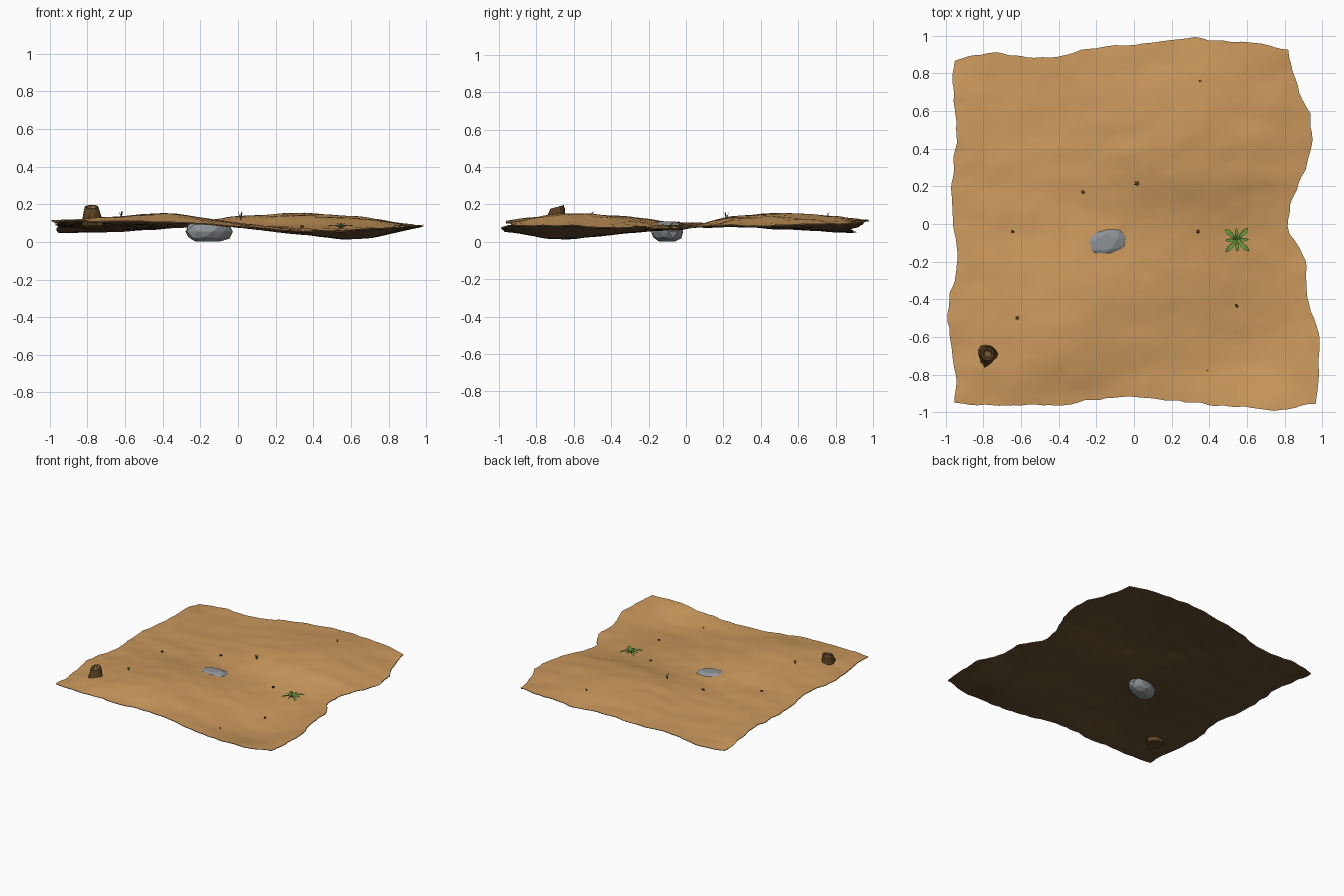
import bpy, bmesh, math, random
from mathutils import Vector, noise

if "Cube" in bpy.data.objects:
    bpy.data.objects.remove(bpy.data.objects["Cube"])

random.seed(4)


def material(name, rgb):
    m = bpy.data.materials.new(name)
    m.diffuse_color = (*rgb, 1)
    m.use_nodes = True
    m.node_tree.nodes["Principled BSDF"].inputs["Base Color"].default_value = m.diffuse_color
    return m


SAND = material("sand", (0.60, 0.32, 0.11))
SOIL = material("soil", (0.13, 0.075, 0.03))
STONE = material("stone", (0.27, 0.29, 0.31))
BARK = material("bark", (0.11, 0.055, 0.018))
CUT = material("cut_wood", (0.25, 0.14, 0.05))
LEAF = material("leaf", (0.14, 0.33, 0.05))
GRASS = material("grass", (0.07, 0.19, 0.06))


def finish(name, bm, mats, smooth=False):
    me = bpy.data.meshes.new(name)
    bm.to_mesh(me)
    bm.free()
    for m in mats:
        me.materials.append(m)
    ob = bpy.data.objects.new(name, me)
    bpy.context.collection.objects.link(ob)
    if smooth:
        bpy.ops.object.select_all(action='DESELECT')
        ob.select_set(True)
        bpy.context.view_layer.objects.active = ob
        bpy.ops.object.shade_smooth_by_angle(angle=math.radians(25))
    return ob


# Coarse ground heights: rows front to back, columns left to right
H = [[.110, .112, .100, .080, .060, .070, .090],
     [.110, .135, .145, .090, .045, .022, .090],
     [.110, .125, .135, .100, .065, .050, .088],
     [.100, .100, .090, .085, .085, .075, .080],
     [.095, .085, .085, .130, .145, .125, .078],
     [.080, .066, .085, .130, .145, .122, .085],
     [.040, .058, .080, .105, .115, .110, .090]]


def spline(vals, t):
    # Catmull-Rom through evenly spaced values, t in -1..1
    n = len(vals) - 1
    f = max(0, min(n - 1e-6, (t + 1) / 2 * n))
    i = int(f)
    f -= i
    a, b, c, d = (vals[max(0, min(n, i + k))] for k in (-1, 0, 1, 2))
    return b + 0.5 * f * (c - a + f * (2*a - 5*b + 4*c - d + f * (3*(b - c) + d - a)))


def height(x, y):
    z = spline([spline(row, x) for row in H], y)
    z += 0.007 * noise.noise(Vector((x * 4, y * 7, 1)))
    return z + 0.005 * noise.noise(Vector((x * 10, y * 14, 5)))


# Ragged outline of the patch, one spline for each side
LEFT = [-.95, -.95, -.98, -.985, -.94, -.95, -.97, -.96, -.94, -.96, -.95]
RIGHT = [.97, .985, .98, .92, .91, .82, .86, .935, .94, .87, .82]
FRONT = [-.95, -.965, -.96, -.96, -.93, -.92, -.94, -.96, -.97, -.99, -.95]
BACK = [.87, .91, .89, .89, .93, .95, .965, .99, .97, .96, .925]


def sheet(name, mat, drop, n=50):
    bm = bmesh.new()
    rows = []
    for j in range(n + 1):
        v = j / n * 2 - 1
        row = []
        for i in range(n + 1):
            u = i / n * 2 - 1
            l, r, f, b = spline(LEFT, v), spline(RIGHT, v), spline(FRONT, u), spline(BACK, u)
            x = l + (r - l) * (u + 1) / 2
            y = f + (b - f) * (v + 1) / 2
            jit = Vector((x * 13, y * 13, 0))
            x += 0.012 * noise.noise(jit)
            y += 0.012 * noise.noise(jit + Vector((0, 0, 9)))
            row.append(bm.verts.new((x, y, height(x, y) - drop)))
        rows.append(row)
    for j in range(n):
        for i in range(n):
            q = [rows[j][i], rows[j][i+1], rows[j+1][i+1], rows[j+1][i]]
            bm.faces.new(q[::-1] if drop else q)
    return finish(name, bm, [mat], True)


sheet("ground_surface", SAND, 0)
sheet("ground_underside", SOIL, 0.006)


def lump(name, mat, loc, size, turn, sub, rough):
    bm = bmesh.new()
    bmesh.ops.create_icosphere(bm, subdivisions=sub, radius=1)
    for v in bm.verts:
        v.co *= 1 + random.uniform(-rough, rough)
        v.co.z = max(-0.8, min(0.8, v.co.z)) / 0.8
        v.co = Vector(a * b for a, b in zip(v.co, size))
    ob = finish(name, bm, [mat])
    ob.location = loc
    ob.rotation_euler.z = turn
    return ob


# Half-buried boulder and scattered clods
lump("boulder", STONE, (-.157, -.1, .055), (.13, .084, .054), .25, 2, .06)
for k, (x, y) in enumerate([(-.645, -.04), (.34, -.04), (.545, -.435), (-.27, .17)]):
    lump(f"clod_{k}", BARK, (x, y, height(x, y) + .003), (.012, .01, .009), k, 1, .1)

# Tree stump: tapered rings with root lobes, slanted hollow top
bm = bmesh.new()
cx, cy, sides = -.778, -.7, 14
rings = []
for z, rad, flare in [(.085, .050, .045), (.115, .049, .036), (.135, .045, .012),
                      (.165, .042, .003), (.186, .036, 0), (.184, .024, 0), (.172, .017, 0)]:
    ring = []
    for i in range(sides):
        a = math.tau * i / sides
        lobe = sum(w * max(0, math.cos(a - b)) ** 10
                   for b, w in ((4.5, 1.2), (6.1, .5), (2.4, .35)))
        r = rad + flare * lobe + random.uniform(-.002, .002)
        dy = r * math.sin(a)
        slant = .28 * dy if z > .16 else 0
        ring.append(bm.verts.new((cx + r * math.cos(a), cy + .01 + dy, z + slant)))
    rings.append(ring)
for k in range(len(rings) - 1):
    for i in range(sides):
        j = (i + 1) % sides
        face = bm.faces.new((rings[k][i], rings[k][j], rings[k+1][j], rings[k+1][i]))
        face.material_index = 1 if k == 5 else 0
bm.faces.new(rings[-1]).material_index = 1
bm.faces.new(rings[0][::-1])
finish("stump", bm, [BARK, CUT])


def blade(bm, base, ang, length, width, rise, droop):
    # One arched leaf: folded strip that ends in a point
    d = Vector((math.cos(ang), math.sin(ang), 0))
    s = Vector((-d.y, d.x, 0))
    prev = None
    for t, w in ((0, .2), (.35, .8), (.65, 1), (.88, .6), (1, .05)):
        c = base + d * length * t + Vector((0, 0, rise * t - droop * t * t))
        lift = Vector((0, 0, width * w * .25))
        cur = [bm.verts.new(c + s * width * w + lift), bm.verts.new(c),
               bm.verts.new(c - s * width * w + lift)]
        if prev:
            for i in (0, 1):
                bm.faces.new((prev[i], prev[i+1], cur[i+1], cur[i]))
        prev = cur


# Leafy rosette: four broad leaves, four narrow, upright centre leaves
bm = bmesh.new()
base = Vector((.547, -.085, height(.547, -.085)))
for i in range(8):
    broad = i % 2
    blade(bm, base, math.pi / 4 * i + .04, .088 if broad else .062,
          .013 if broad else .009, .055, .045)
for i in range(3):
    blade(bm, base, 2.1 * i + .5, .025, .006, .04, .01)
finish("leafy_plant", bm, [LEAF])

# Small grass tufts
for k, (x, y, h) in enumerate([(.015, .215, .045), (-.62, -.5, .035),
                               (.35, .76, .022), (.39, -.78, .015)]):
    bm = bmesh.new()
    p = Vector((x, y, height(x, y) - .003))
    for i in range(5):
        blade(bm, p, 1.1 + i * 1.25, h * .35, h * .06, h * random.uniform(.7, 1.2), 0)
    finish(f"grass_tuft_{k}", bm, [GRASS])
